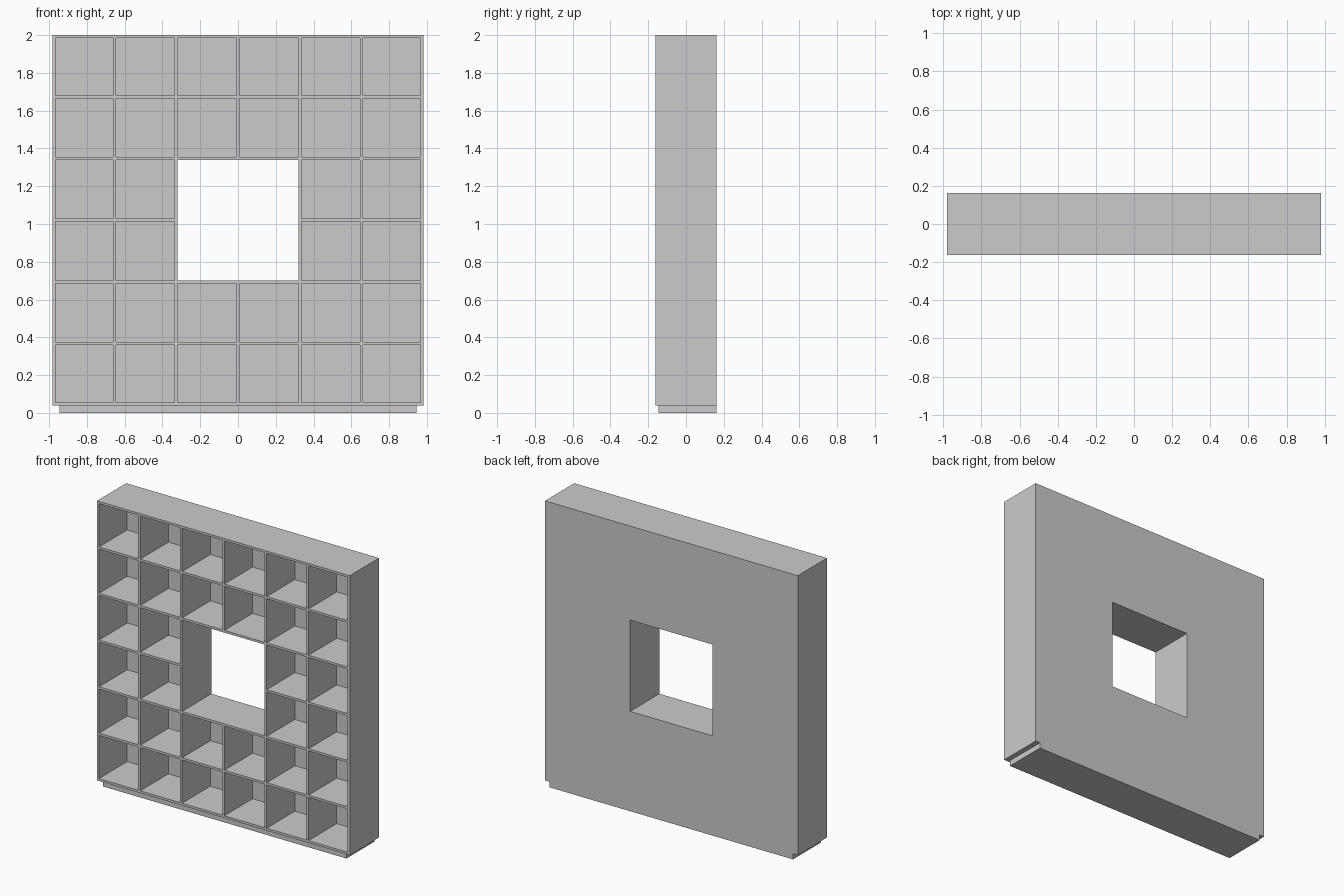
import bpy, bmesh
from mathutils import Vector

cube = bpy.data.objects.get("Cube")
if cube:
    bpy.data.objects.remove(cube, do_unlink=True)

grey = bpy.data.materials.new("plain grey")
grey.use_nodes = True
colour = (0.6, 0.6, 0.6, 1)
grey.diffuse_color = colour
grey.node_tree.nodes["Principled BSDF"].inputs["Base Color"].default_value = colour

HALF_W, HALF_D, BOTTOM, TOP = 0.981, 0.162, 0.04, 2.0
MID_Z = (BOTTOM + TOP) / 2
BOARD = 0.016          # thickness of shelves and dividers
BACK = 0.012           # thickness of the back panel
DIVIDERS = (-0.653, -0.328, 0, 0.328, 0.653)


def finish(bm, name):
    bmesh.ops.recalc_face_normals(bm, faces=bm.faces)
    mesh = bpy.data.meshes.new(name)
    bm.to_mesh(mesh)
    bm.free()
    mesh.materials.append(grey)
    obj = bpy.data.objects.new(name, mesh)
    bpy.context.collection.objects.link(obj)
    return obj


def cuts(centre, half):
    """Edges of every board along one axis, both outer boards included."""
    inner = [d + s * BOARD / 2 for d in DIVIDERS for s in (-1, 1)]
    ends = [-half, -half + BOARD], [half - BOARD, half]
    return [centre + c for c in ends[0] + inner + ends[1]]


# Shelf unit: front grid of boards and cells around the square window
xs, zs = cuts(0, HALF_W), cuts(MID_Z, TOP - MID_Z)
bm = bmesh.new()
grid = [[bm.verts.new((x, -HALF_D, z)) for z in zs] for x in xs]
window = range(5, 8)
cells = []
for i in range(len(xs) - 1):
    for j in range(len(zs) - 1):
        # The window spans the four middle cells and their dividers
        if i in window and j in window:
            continue
        face = bm.faces.new((grid[i][j], grid[i + 1][j],
                             grid[i + 1][j + 1], grid[i][j + 1]))
        if i % 2 and j % 2:
            cells.append(face)
bmesh.ops.delete(bm, geom=[v for v in bm.verts if not v.link_faces], context='VERTS')

# Full depth of the unit, with its sides, window lining and flat back
back = bmesh.ops.extrude_face_region(bm, geom=bm.faces[:], use_keep_orig=True)
bmesh.ops.translate(bm, vec=Vector((0, 2 * HALF_D, 0)),
                    verts=[g for g in back["geom"] if isinstance(g, bmesh.types.BMVert)])

# Push the open cells back to the rear panel
pushed = bmesh.ops.extrude_discrete_faces(bm, faces=cells)["faces"]
bmesh.ops.translate(bm, vec=Vector((0, 2 * HALF_D - BACK, 0)),
                    verts=list({v for f in pushed for v in f.verts}))
finish(bm, "shelf_unit")

# Plinth, set back at the front and sides and flush with the back
bm = bmesh.new()
bmesh.ops.create_cube(bm, size=1)
bmesh.ops.scale(bm, vec=(1.888, 2 * HALF_D - 0.016, BOTTOM), verts=bm.verts)
plinth = finish(bm, "plinth")
plinth.location = (0, 0.008, BOTTOM / 2)
